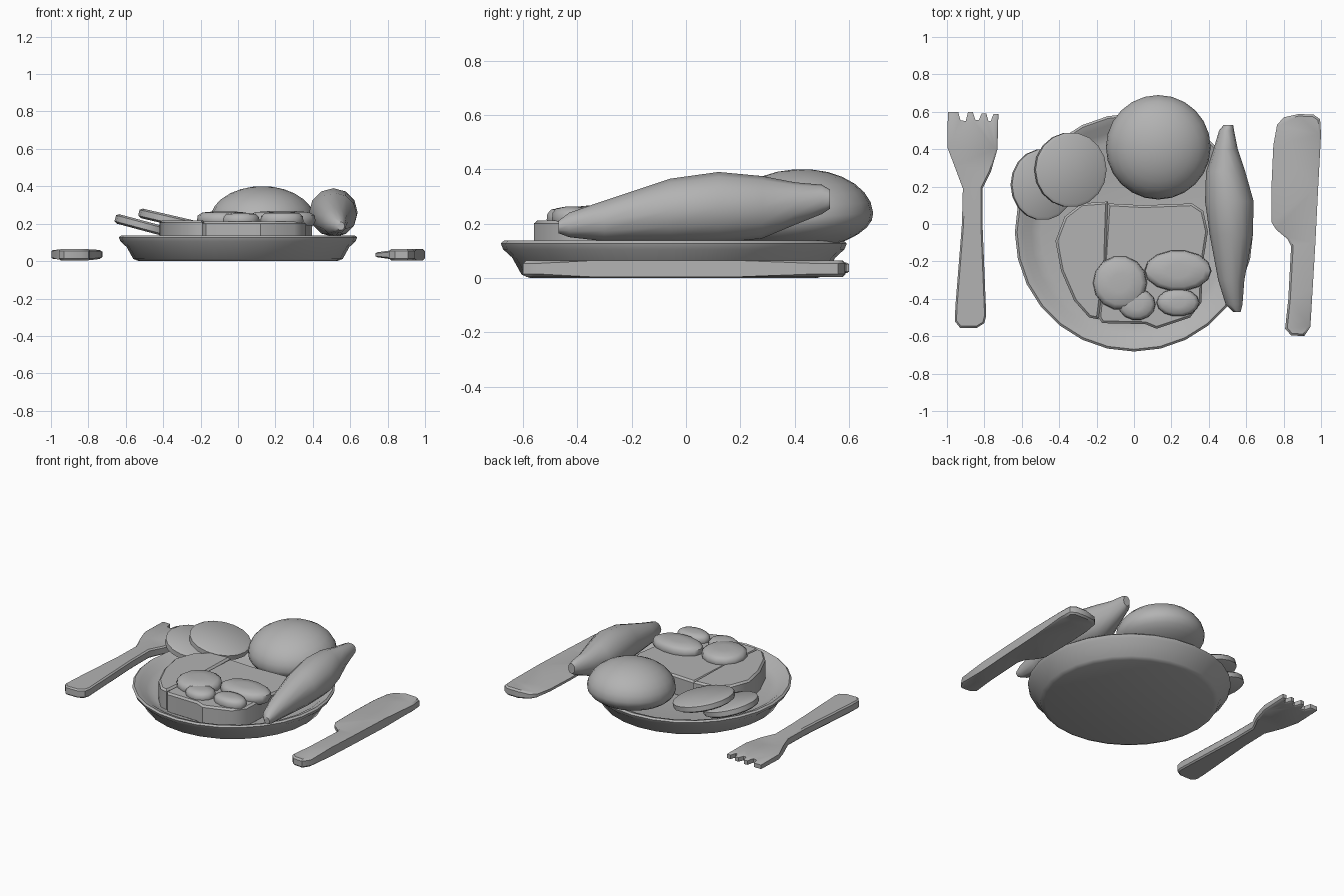
import bpy, bmesh, math
from mathutils import Matrix, Vector

if "Cube" in bpy.data.objects:
    bpy.data.objects.remove(bpy.data.objects["Cube"])

grey = bpy.data.materials.new("plain grey")
grey.diffuse_color = (0.45, 0.45, 0.45, 1)
grey.use_nodes = True
grey.node_tree.nodes["Principled BSDF"].inputs["Base Color"].default_value = grey.diffuse_color


def finish(name, bm, angle=40):
    bmesh.ops.recalc_face_normals(bm, faces=bm.faces)
    me = bpy.data.meshes.new(name)
    bm.to_mesh(me)
    bm.free()
    me.materials.append(grey)
    me.shade_smooth()
    me.set_sharp_from_angle(angle=math.radians(angle))
    ob = bpy.data.objects.new(name, me)
    bpy.context.collection.objects.link(ob)
    return ob


def loft(name, rings, angle=40):
    """Skin a list of equally long vertex rings and cap both ends."""
    bm = bmesh.new()
    loops = [[bm.verts.new(p) for p in r] for r in rings]
    n = len(loops[0])
    for a, b in zip(loops, loops[1:]):
        for i in range(n):
            j = (i + 1) % n
            bm.faces.new((a[i], a[j], b[j], b[i]))
    bm.faces.new(loops[0][::-1])
    bm.faces.new(loops[-1])
    return finish(name, bm, angle)


def slab(name, pts, z0, z1, bevel=0.012, shape=None):
    """Extrude an outline, soften its upper and lower edges, then reshape."""
    bm = bmesh.new()
    f = bm.faces.new([bm.verts.new((x, y, z0)) for x, y in pts])
    ext = bmesh.ops.extrude_face_region(bm, geom=[f])["geom"]
    for v in ext:
        if isinstance(v, bmesh.types.BMVert):
            v.co.z = z1
    edges = [e for e in bm.edges if abs(e.verts[0].co.z - e.verts[1].co.z) < 1e-5]
    bmesh.ops.bevel(bm, geom=edges, offset=bevel, segments=1, affect='EDGES')
    bmesh.ops.triangulate(bm, faces=[f for f in bm.faces if len(f.verts) > 4])
    if shape:
        for v in bm.verts:
            v.co = shape(v.co)
    return finish(name, bm)


def circle(r, z, n=28, cx=0.0, cy=-0.045):
    return [(cx + r * math.cos(2 * math.pi * i / n),
             cy + r * math.sin(2 * math.pi * i / n), z) for i in range(n)]


def ellipsoid(name, c, r, low, tilt=0.0, u=24, v=14):
    """Ball with its own radius below the middle."""
    bm = bmesh.new()
    bmesh.ops.create_uvsphere(bm, u_segments=u, v_segments=v, radius=1)
    rot = Matrix.Rotation(tilt, 3, 'X')
    for p in bm.verts:
        q = Vector((p.co.x * r[0], p.co.y * r[1], p.co.z * (r[2] if p.co.z > 0 else low)))
        p.co = rot @ q + Vector(c)
    return finish(name, bm, 60)


# plate: one closed turned profile
loft("plate", [circle(r, z) for r, z in (
    (0.53, 0.0), (0.56, 0.012), (0.595, 0.075), (0.628, 0.105), (0.637, 0.127),
    (0.625, 0.137), (0.59, 0.125), (0.55, 0.095), (0.50, 0.08))], 50)

# round bun at the back
ellipsoid("round_bun", (0.13, 0.41, 0.22), (0.28, 0.28, 0.18), 0.12, math.radians(4))

# long roll on the right: y, centre x, half width, bottom, top
rings = []
for y, cx, w, lo, hi in (
        (-0.47, 0.55, 0.02, 0.165, 0.21), (-0.43, 0.535, 0.045, 0.15, 0.24),
        (-0.30, 0.52, 0.07, 0.135, 0.285), (-0.06, 0.52, 0.115, 0.13, 0.365),
        (0.12, 0.51, 0.13, 0.13, 0.39), (0.28, 0.49, 0.105, 0.145, 0.375),
        (0.40, 0.49, 0.065, 0.195, 0.352), (0.50, 0.495, 0.04, 0.235, 0.343),
        (0.53, 0.505, 0.025, 0.255, 0.325)):
    rings.append([(cx + w * math.cos(k * math.pi / 6), y,
                   (lo + hi) / 2 + (hi - lo) / 2 * math.sin(k * math.pi / 6))
                  for k in range(12)])
loft("long_roll", rings, 50)

# two bread slices in the middle
slab("left_bread_slice", [(-0.14, 0.12), (-0.28, 0.11), (-0.37, 0.04), (-0.42, -0.09),
                          (-0.39, -0.25), (-0.32, -0.41), (-0.24, -0.50), (-0.19, -0.51),
                          (-0.15, -0.20)], 0.07, 0.218)
slab("main_bread_slice", [(-0.14, 0.11), (0.05, 0.10), (0.31, 0.11), (0.37, 0.07),
                          (0.395, -0.04), (0.37, -0.20), (0.36, -0.42), (0.30, -0.50),
                          (0.12, -0.56), (0.06, -0.535), (-0.17, -0.53), (-0.19, -0.50),
                          (-0.16, -0.20)], 0.07, 0.212)

# flat rounded toppings on the bread
for i, (x, y, rx, ry, top) in enumerate((
        (-0.075, -0.315, 0.145, 0.145, 0.266), (0.015, -0.43, 0.10, 0.085, 0.258),
        (0.235, -0.25, 0.18, 0.11, 0.268), (0.235, -0.42, 0.115, 0.075, 0.262))):
    rings = []
    for s, z in ((0.92, 0.19), (1.0, 0.215), (0.97, top - 0.022), (0.8, top - 0.006), (0.35, top)):
        rings.append([(x + rx * s * math.cos(a * math.pi / 7),
                       y + ry * s * math.sin(a * math.pi / 7), z) for a in range(14)])
    loft("topping_%d" % (i + 1), rings, 50)

# two leaning round slices on the left
for name, c, rx, ry, deg in (("upper_round_slice", (-0.34, 0.29, 0.215), 0.195, 0.20, 13),
                             ("lower_round_slice", (-0.49, 0.21, 0.185), 0.172, 0.19, 15)):
    m = Matrix.Translation(c) @ Matrix.Rotation(math.radians(deg), 4, 'Y')
    rings = [[m @ Vector((rx * s * math.cos(a * math.pi / 9), ry * s * math.sin(a * math.pi / 9), z))
              for a in range(18)]
             for s, z in ((0.92, -0.026), (1, -0.016), (1, 0.016), (0.92, 0.026))]
    loft(name, rings)


# fork: the head is thinner than the handle
def fork_shape(p):
    t = min(max((p.y - 0.2) / 0.35, 0), 1)
    return Vector((p.x, p.y, p.z + (0.042 - p.z) * 0.35 * t))


slab("fork", [(-0.995, 0.60), (-0.94, 0.60), (-0.928, 0.555), (-0.90, 0.55), (-0.888, 0.598),
              (-0.862, 0.60), (-0.848, 0.555), (-0.83, 0.555), (-0.815, 0.59), (-0.79, 0.592),
              (-0.778, 0.55), (-0.765, 0.55), (-0.752, 0.588), (-0.725, 0.588), (-0.73, 0.40),
              (-0.765, 0.28), (-0.81, 0.19), (-0.81, 0.0), (-0.79, -0.49), (-0.80, -0.53),
              (-0.84, -0.555), (-0.93, -0.555), (-0.958, -0.52), (-0.955, -0.44),
              (-0.92, 0.0), (-0.915, 0.19), (-0.96, 0.31), (-0.998, 0.41)],
     0.004, 0.064, 0.009, fork_shape)


# knife: the blade thins toward its cutting edge on the left
def knife_shape(p):
    if p.y > -0.11:
        k = 0.4 + 0.6 * min(max((p.x - 0.735) / 0.13, 0), 1)
        return Vector((p.x, p.y, 0.034 + (p.z - 0.034) * k))
    return p


slab("knife", [(0.995, 0.56), (0.96, 0.585), (0.88, 0.588), (0.80, 0.57), (0.765, 0.53),
               (0.745, 0.42), (0.735, 0.20), (0.735, 0.01), (0.76, -0.03), (0.82, -0.08),
               (0.84, -0.12), (0.825, -0.40), (0.808, -0.56), (0.84, -0.595), (0.91, -0.60),
               (0.943, -0.55), (0.955, -0.35), (0.97, -0.10), (0.985, 0.20), (1.0, 0.48)],
     0.004, 0.064, 0.011, knife_shape)
